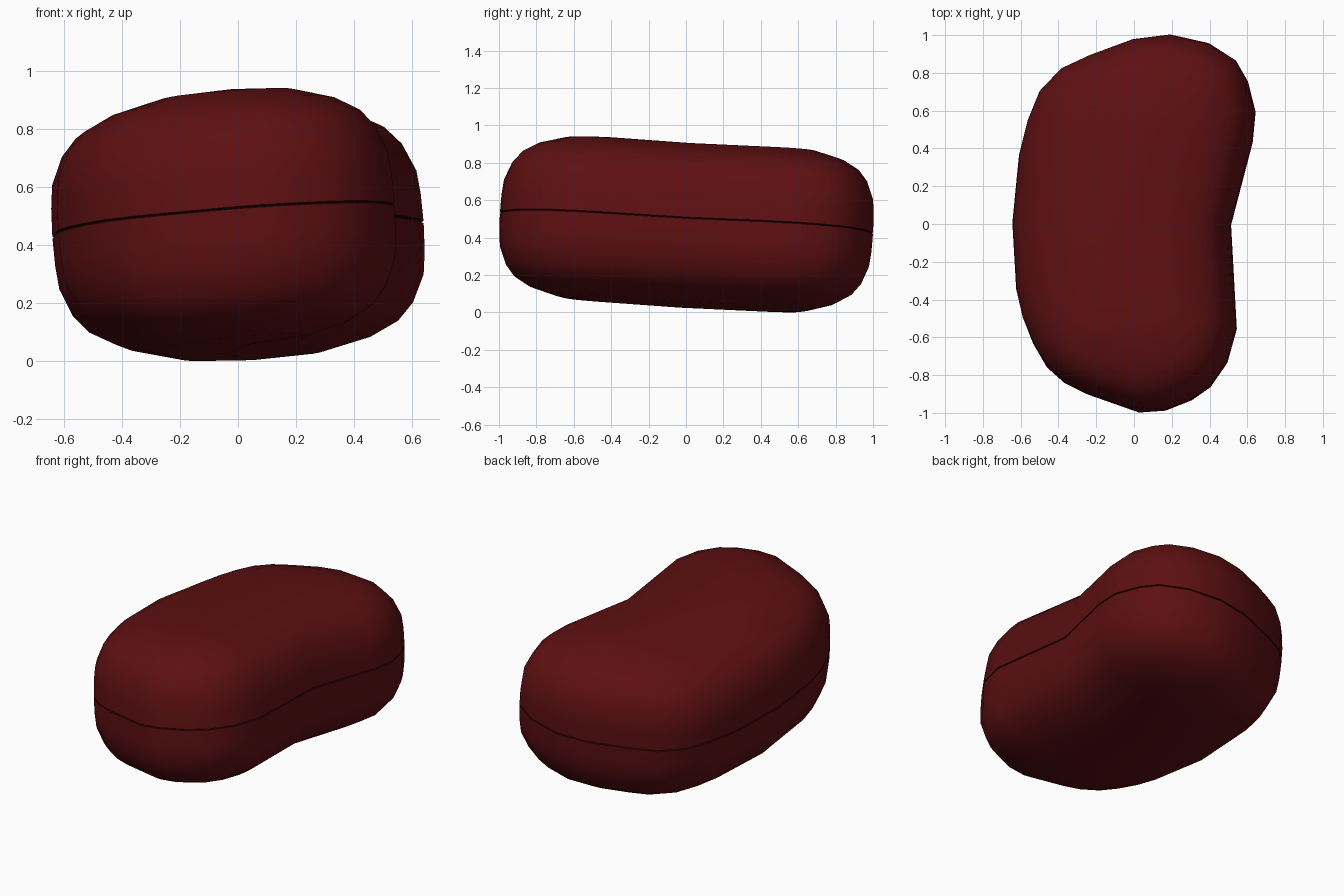
import bpy
import bmesh
import math
from mathutils import Vector

cube = bpy.data.objects.get("Cube")
if cube:
    bpy.data.objects.remove(cube, do_unlink=True)


def make_material(name, color):
    material = bpy.data.materials.new(name)
    material.use_nodes = True
    material.diffuse_color = color
    material.node_tree.nodes["Principled BSDF"].inputs["Base Color"].default_value = color
    return material


dark_red = make_material("dark red", (0.11, 0.005, 0.006, 1))
seam_red = make_material("deep seam red", (0.03, 0.002, 0.002, 1))

# Kidney outline along the seam, starting at the dent
outline = [
    (.51, 0), (.54, -.55), (.49, -.73), (.4, -.86), (.3, -.93), (.16, -.985),
    (.02, -.995), (-.25, -.9), (-.37, -.84), (-.46, -.76), (-.53, -.64),
    (-.585, -.5), (-.62, -.35), (-.64, 0), (-.605, .36), (-.56, .54),
    (-.495, .7), (-.38, .82), (-.23, .89), (0, .975), (.2, 1), (.4, .955),
    (.54, .865), (.6, .76), (.64, .6), (.625, .44),
]

# Upper half of the cross-section: (share of the outline, height)
half_profile = [(1, .004), (.995, .1), (.98, .18), (.91, .275), (.82, .335),
                (.66, .385), (.4, .425), (0, .442)]
profile = ([(share, -height) for share, height in reversed(half_profile)]
           + [(.985, 0)] + half_profile)

# The whole body leans slightly along the seam plane
lean_x, lean_y = .07, -.06
normal = Vector((-lean_x, -lean_y, 1)).normalized()


def spine_point(y):
    """Centre of the front lobe, the waist or the back lobe."""
    if abs(y) < .1:
        return Vector((-.07, 0))
    return Vector((.01, -.45)) if y < 0 else Vector((.02, .47))


def body_point(x, y, share, height):
    flat = spine_point(y).lerp(Vector((x, y)), share)
    return Vector((flat.x, flat.y, lean_x * flat.x + lean_y * flat.y)) + normal * height


# Loft the rings from the lower ridge to the upper ridge
bm = bmesh.new()
rings = [[bm.verts.new(body_point(x, y, share, height)) for x, y in outline]
         for share, height in profile]
seam_level = len(half_profile)
for level, (low, high) in enumerate(zip(rings, rings[1:])):
    for i in range(len(outline)):
        j = (i + 1) % len(outline)
        face = bm.faces.new((low[i], low[j], high[j], high[i]))
        face.material_index = int(level in (seam_level - 1, seam_level))

# Close the ridges and stand the body on the ground
bmesh.ops.remove_doubles(bm, verts=bm.verts[:], dist=.0005)
bmesh.ops.recalc_face_normals(bm, faces=bm.faces[:])
lowest = min(v.co.z for v in bm.verts)
bmesh.ops.translate(bm, verts=bm.verts[:], vec=(0, 0, -lowest))

mesh = bpy.data.meshes.new("bean_body")
bm.to_mesh(mesh)
bm.free()
mesh.materials.append(dark_red)
mesh.materials.append(seam_red)
bean = bpy.data.objects.new("bean_body", mesh)
bpy.context.collection.objects.link(bean)

bpy.ops.object.select_all(action="DESELECT")
bean.select_set(True)
bpy.context.view_layer.objects.active = bean
bpy.ops.object.shade_smooth_by_angle(angle=math.radians(50))
